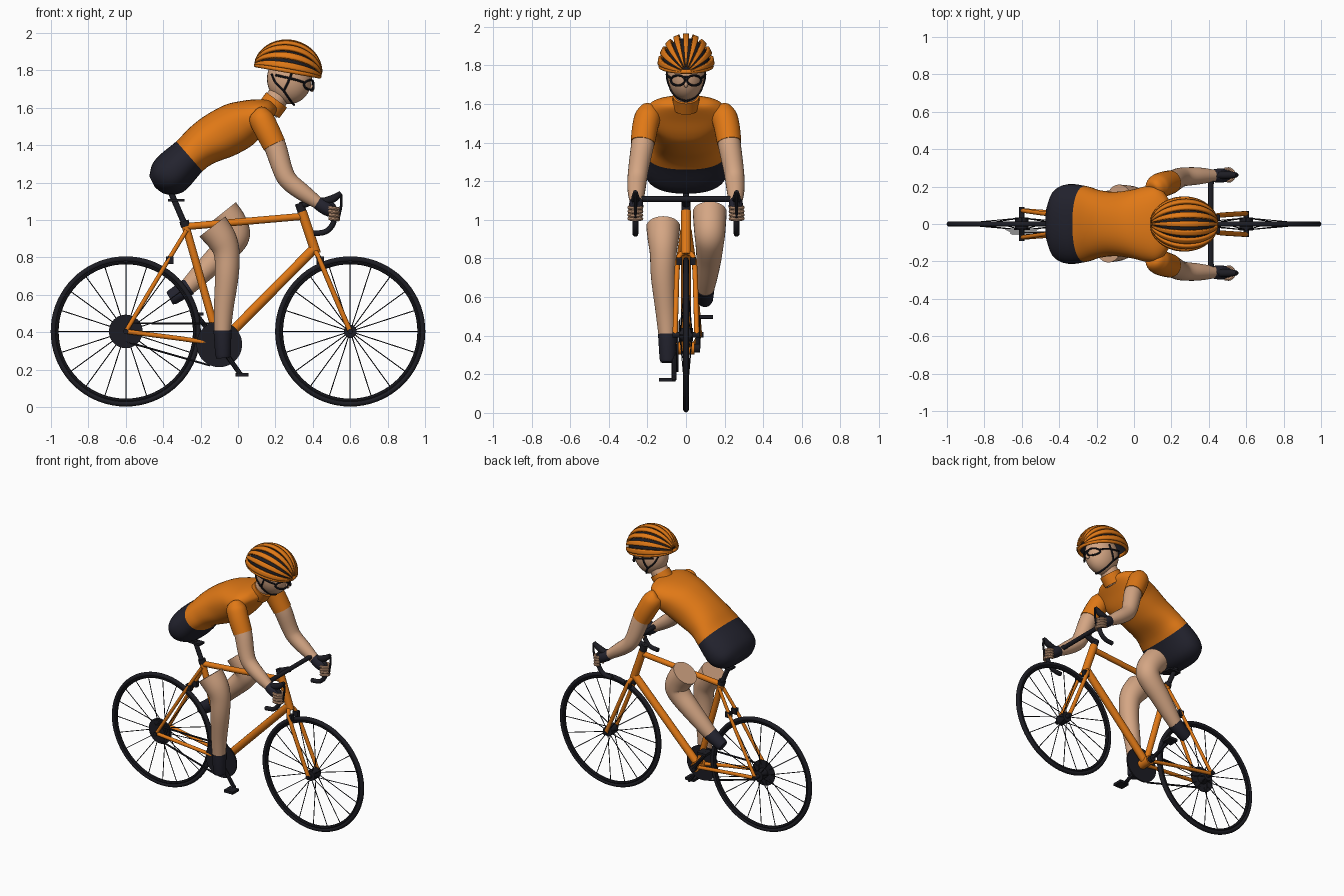
import bpy, bmesh, math
from mathutils import Vector, Matrix

if "Cube" in bpy.data.objects:
    bpy.data.objects.remove(bpy.data.objects["Cube"])


def mat(name, rgb):
    m = bpy.data.materials.new(name)
    m.diffuse_color = (*rgb, 1)
    m.use_nodes = True
    m.node_tree.nodes["Principled BSDF"].inputs["Base Color"].default_value = m.diffuse_color
    return m


ORANGE = mat("orange", (0.75, 0.19, 0.008))
SKIN = mat("skin", (0.66, 0.38, 0.23))
BLACK = mat("black", (0.012, 0.012, 0.017))
CHARCOAL = mat("charcoal", (0.017, 0.017, 0.028))


def build(name, verts, faces, *mats):
    me = bpy.data.meshes.new(name)
    me.from_pydata([tuple(v) for v in verts], [], faces)
    bm = bmesh.new()
    bm.from_mesh(me)
    bmesh.ops.recalc_face_normals(bm, faces=bm.faces)
    bm.to_mesh(me)
    bm.free()
    for m in mats:
        me.materials.append(m)
    ob = bpy.data.objects.new(name, me)
    bpy.context.collection.objects.link(ob)
    return ob


def smooth_path(pts, n):
    """Catmull-Rom through tuples of any length."""
    out = []
    for i in range(len(pts) - 1):
        a, b, c, d = pts[max(i - 1, 0)], pts[i], pts[i + 1], pts[min(i + 2, len(pts) - 1)]
        for k in range(n):
            t = k / n
            out.append(tuple(0.5 * (2 * q + (r - p) * t + (2 * p - 5 * q + 4 * r - s) * t * t
                                    + (3 * q - p - 3 * r + s) * t ** 3)
                             for p, q, r, s in zip(a, b, c, d)))
    return out + [tuple(pts[-1])]


def skin_rings(rings, closed=False):
    n, m = len(rings[0]), len(rings)
    faces = []
    for i in range(m if closed else m - 1):
        a, b = i * n, (i + 1) % m * n
        faces += [(a + k, a + (k + 1) % n, b + (k + 1) % n, b + k) for k in range(n)]
    if not closed:
        faces += [tuple(range(n)), tuple(range((m - 1) * n, m * n))]
    return [v for r in rings for v in r], faces


def tube(name, pts, m, r=None, seg=12, n=1, closed=False):
    """Sweep a circle along points (x, y, z, radius) or (x, y, z) with fixed r."""
    pts = [p if len(p) == 4 else (*p, r) for p in pts]
    if n > 1:
        pts = smooth_path(pts, n)
    c = [Vector(p[:3]) for p in pts]
    u, rings = None, []
    for i, p in enumerate(c):
        if closed:
            t = c[(i + 1) % len(c)] - c[i - 1]
        else:
            t = c[min(i + 1, len(c) - 1)] - c[max(i - 1, 0)]
        t.normalize()
        if u is None:
            u = Vector((0, 0, 1)) if abs(t.y) > 0.8 else Vector((0, 1, 0))
        u = (u - t * u.dot(t)).normalized()
        w = t.cross(u)
        rings.append([p + (u * math.cos(a) + w * math.sin(a)) * pts[i][3]
                      for a in (2 * math.pi * k / seg for k in range(seg))])
    return build(name, *skin_rings(rings, closed), m)


def ellipsoid(name, c, s, m, cut=None, tilt=0):
    bm = bmesh.new()
    bmesh.ops.create_uvsphere(bm, u_segments=32, v_segments=20, radius=1)
    if cut is not None:
        bmesh.ops.delete(bm, geom=[v for v in bm.verts if v.co.z < cut], context='VERTS')
    bm.transform(Matrix.Translation(c) @ Matrix.Rotation(tilt, 4, 'Y') @ Matrix.Diagonal((*s, 1)))
    me = bpy.data.meshes.new(name)
    bm.to_mesh(me)
    bm.free()
    me.materials.append(m)
    ob = bpy.data.objects.new(name, me)
    bpy.context.collection.objects.link(ob)
    return ob


def box(name, c, s, m):
    vs = [(c[0] + s[0] * i, c[1] + s[1] * j, c[2] + s[2] * k)
          for i in (-.5, .5) for j in (-.5, .5) for k in (-.5, .5)]
    return build(name, vs, [(0, 1, 3, 2), (4, 5, 7, 6), (0, 1, 5, 4), (2, 3, 7, 6),
                            (0, 2, 6, 4), (1, 3, 7, 5)], m)


def circle(c, r, n):
    return [(c[0] + r * math.cos(2 * math.pi * k / n), c[1],
             c[2] + r * math.sin(2 * math.pi * k / n)) for k in range(n)]


# Wheels: tyre, rim, spokes, hub
ZC = 0.404
for side, x in (("rear", -0.6), ("front", 0.6)):
    c = (x, 0, ZC)
    tube(side + "_tyre", circle(c, 0.387, 72), BLACK, 0.0145, 12, closed=True)
    tube(side + "_rim", circle(c, 0.37, 72), BLACK, 0.011, 8, closed=True)
    for i, p in enumerate(circle(c, 0.365, 20)):
        y = 0.03 if i % 2 else -0.03
        q = Vector((x, y, ZC)) + (Vector(p) - Vector(c)) * 0.07
        tube(side + "_spoke", [q, p], BLACK, 0.0028, 5)
    w = 0.09 if side == "rear" else 0.07
    tube(side + "_axle", [(x, -w, ZC), (x, w, ZC)], BLACK, 0.014)
    tube(side + "_hub", [(x, -0.036, ZC), (x, 0.036, ZC)], BLACK, 0.035, 20)
for k in range(5):
    y = -0.025 - 0.007 * k
    tube("cassette_cog", [(-0.6, y, ZC), (-0.6, y - 0.004, ZC)], BLACK, 0.09 - 0.009 * k, 32)

# Frame tubes
BB = (-0.1, 0, 0.335)
tube("seat_tube", [BB, (-0.285, 0, 0.985)], ORANGE, 0.021, 16)
tube("down_tube", [BB, (0.41, 0, 0.85)], ORANGE, 0.026, 16)
tube("top_tube", [(-0.275, 0, 0.965), (0.355, 0, 1.02)], ORANGE, 0.019, 16)
tube("head_tube", [(0.342, 0, 1.045), (0.418, 0, 0.82)], ORANGE, 0.026, 16)
tube("bottom_bracket", [(-0.1, -0.045, 0.335), (-0.1, 0.045, 0.335)], ORANGE, 0.032, 20)
for s in (-1, 1):
    tube("seat_stay", [(-0.275, s * .018, 0.945), (-0.37, s * .04, 0.79), (-0.6, s * .072, ZC)], ORANGE, 0.0115)
    tube("chain_stay", [(-0.1, s * .03, 0.335), (-0.3, s * .05, 0.365), (-0.6, s * .072, ZC)], ORANGE, 0.0125)
    tube("fork_blade", [(0.415, s * .01, 0.83), (0.435, s * .042, 0.79), (0.53, s * .052, 0.565),
                        (0.6, s * .056, ZC)], ORANGE, 0.0135, 12, 4)
    box("rear_brake", (-0.365, s * .035, 0.785), (0.04, 0.03, 0.04), BLACK)
    box("front_brake", (0.44, s * .035, 0.785), (0.04, 0.03, 0.04), BLACK)

# Seat post and clamp
tube("seat_post", [(-0.282, 0, 0.97), (-0.36, 0, 1.15)], BLACK, 0.016)
tube("seat_collar", [(-0.28, 0, 0.965), (-0.289, 0, 0.995)], BLACK, 0.025)
box("seat_clamp", (-0.33, 0, 1.105), (0.09, 0.05, 0.014), BLACK)

# Drivetrain
tube("chainring", [(-0.1, -0.04, 0.335), (-0.1, -0.05, 0.335)], BLACK, 0.122, 48)
tube("chain_top", [(-0.6, -.045, 0.448), (-0.13, -.045, 0.447)], BLACK, 0.006, 6)
tube("chain_bottom", [(-0.6, -.045, 0.35), (-0.15, -.045, 0.222)], BLACK, 0.006, 6)
for s, x, z in ((-1, 0.015, 0.172), (1, -0.225, 0.497)):
    tube("crank", [(-0.1, s * .062, 0.335), (x, s * .062, z)], BLACK, 0.013, 8)
    tube("crank_axle", [(-0.1, 0, 0.335), (-0.1, s * .072, 0.335)], BLACK, 0.022, 16)
    tube("pedal_axle", [(x, s * .055, z), (x, s * .14, z)], BLACK, 0.01, 8)
    box("pedal", (x + 0.006, s * 0.105, z), (0.07, 0.07, 0.018), BLACK)

# Handlebar, stem, hoods and levers
tube("steerer", [(0.342, 0, 1.045), (0.327, 0, 1.09)], BLACK, 0.024)
tube("stem", [(0.333, 0, 1.075), (0.41, 0, 1.108)], BLACK, 0.02)
tube("handlebar", [(0.41, -0.23, 1.108), (0.41, 0.23, 1.108)], BLACK, 0.015)
for s in (-1, 1):
    y = s * 0.262
    tube("drop_bar", [(0.41, s * .21, 1.108), (0.425, s * .25, 1.107), (0.475, y, 1.10), (0.515, y, 1.06),
                      (0.51, y, 0.985), (0.47, y, 0.938), (0.405, y, 0.928)], BLACK, 0.015, 12, 4)
    tube("brake_hood", [(0.45, y, 1.095, .02), (0.51, y, 1.115, .021), (0.55, y, 1.145, .012)], BLACK, None, 12, 4)
    tube("brake_lever", [(0.55, y, 1.142), (0.552, y, 1.08), (0.535, y, 1.0)], BLACK, 0.007, 8, 4)

# Torso: sections given by top point, bottom point, half width
SECT = [(-.474, 1.235, -.445, 1.175, .10), (-.457, 1.30, -.385, 1.138, .18), (-.41, 1.355, -.29, 1.152, .213),
        (-.33, 1.42, -.19, 1.26, .203), (-.26, 1.492, -.125, 1.305, .182), (-.18, 1.555, -.02, 1.345, .172),
        (-.07, 1.615, .07, 1.395, .185), (.03, 1.638, .115, 1.44, .203), (.10, 1.645, .16, 1.51, .195),
        (.15, 1.643, .20, 1.565, .14), (.172, 1.64, .215, 1.59, .07)]
rings = []
for tx, tz, bx, bz, w in smooth_path(SECT, 5):
    top, bot = Vector((tx, 0, tz)), Vector((bx, 0, bz))
    ring = []
    for k in range(40):
        a = 2 * math.pi * k / 40
        ca, sa = (math.copysign(abs(f(a)) ** 0.88, f(a)) for f in (math.cos, math.sin))
        ring.append((top + bot) / 2 + (top - bot) / 2 * sa + Vector((0, w * ca, 0)))
    rings.append(ring)
torso = build("torso", *skin_rings(rings), ORANGE, CHARCOAL)
axis = Vector((0.75, 0, -0.66)).cross(Vector((0, 1, 0)))
for p in torso.data.polygons:
    if min(p.vertices) < 15 * 40 and max(p.vertices) <= 16 * 40 - 1:
        p.material_index = 1

# Neck, collar, head
tube("neck", [(0.16, 0, 1.58), (0.25, 0, 1.71)], SKIN, 0.06, 24)
tube("collar", [(0.165, 0, 1.585), (0.207, 0, 1.642)], ORANGE, 0.069, 32)
HC, HS = (0.275, 0, 1.755), (0.12, 0.096, 0.135)
ellipsoid("head", HC, HS, SKIN)
ellipsoid("nose", (0.395, 0, 1.705), (0.014, 0.012, 0.02), SKIN)


def on_head(x, z, s):
    q = 1 - ((x - HC[0]) / HS[0]) ** 2 - ((z - HC[2]) / HS[2]) ** 2
    return (x, s * (HS[1] * math.sqrt(max(q, 0)) + 0.003), z)


# Helmet straps and glasses
for s in (-1, 1):
    strap = [(0.18, 1.78), (0.2, 1.735), (0.24, 1.695), (0.265, 1.66), (0.285, 1.632), (0.3, 1.615)]
    tube("chin_strap", [on_head(x, z, s) for x, z in strap], BLACK, 0.006, 8, 3)
    tube("front_strap", [on_head(x, z, s) for x, z in [(0.29, 1.79), (0.265, 1.73), (0.245, 1.69)]], BLACK, 0.006, 8, 3)
    lens = [(s * (0.042 + 0.037 * math.cos(a)), 1.722 + 0.026 * math.sin(a))
            for a in (2 * math.pi * k / 24 for k in range(24))]
    tube("glasses_frame", [(0.403 - 8 * y * y, y, z) for y, z in lens], BLACK, 0.006, 8, closed=True)
    tube("glasses_arm", [(0.355, s * .08, 1.735), (0.3, s * .1, 1.752), (0.2, s * .088, 1.775)], BLACK, 0.006, 8, 3)
tube("glasses_bridge", [(0.402, -.02, 1.74), (0.402, .02, 1.74)], BLACK, 0.005, 8)

# Helmet: dark liner, orange ribs and rim
TILT = math.radians(10)
HM = Matrix.Translation((0.266, 0, 1.797)) @ Matrix.Rotation(TILT, 4, 'Y')
RX, RY, RZ = 0.178, 0.14, 0.16
ellipsoid("helmet_liner", (0.266, 0, 1.797), (RX * .93, RY * .9, RZ * .9), BLACK, -0.01, TILT)
for b in range(9):
    verts = []
    for i in range(25):
        t = math.radians(10 + 160 * i / 24)
        for k in range(4):
            ph = math.radians(b * 20 + 4 + 12 * k / 3)
            verts.append(HM @ Vector((RX * math.cos(t), RY * math.sin(t) * math.cos(ph),
                                      RZ * math.sin(t) * math.sin(ph))))
    faces = [(i * 4 + k, i * 4 + k + 1, i * 4 + k + 5, i * 4 + k + 4) for i in range(24) for k in range(3)]
    rib = build("helmet_rib", verts, faces, ORANGE)
    sol = rib.modifiers.new("thickness", 'SOLIDIFY')
    sol.thickness, sol.offset = 0.016, 0
tube("helmet_rim", [HM @ Vector((x * 0.97, z * 0.95 * RY / RX, 0)) for x, _, z in circle((0, 0, 0), RX, 48)],
     ORANGE, 0.011, 10, closed=True)

# Arms, gloves, fingers
for s in (-1, 1):
    tube("sleeve", [(0.105, s * .185, 1.585, .02), (0.112, s * .19, 1.575, .048), (0.125, s * .197, 1.54, .066),
                    (0.155, s * .212, 1.48, .067), (0.195, s * .224, 1.40, .063)], ORANGE, None, 24, 4)
    tube("arm", [(0.16, s * .212, 1.47, .058), (0.2, s * .225, 1.39, .059), (0.24, s * .246, 1.265, .053),
                 (0.275, s * .253, 1.205, .05), (0.35, s * .257, 1.145, .045), (0.45, s * .258, 1.075, .029)],
         SKIN, None, 24, 4)
    tube("glove", [(0.425, s * .258, 1.092, .034), (0.46, s * .259, 1.07, .038), (0.5, s * .26, 1.045, .032),
                   (0.515, s * .26, 1.035, .015)], CHARCOAL, None, 16, 4)
    for k in range(4):
        z, yc = 1.062 - 0.019 * k, s * 0.262
        tube("finger", [(0.485, yc + s * .03, z + .004), (0.515, yc + s * .03, z), (0.537, yc, z - .003),
                        (0.515, yc - s * .03, z), (0.495, yc - s * .028, z)], SKIN, 0.0095, 8, 4)

# Legs with socks: the thighs end just above the knee
tube("near_leg", [(-.083, -.097, .39, .044), (-.077, -.105, .52, .052), (-.06, -.118, .70, .063), (-.06, -.118, .82, .069),
                  (-.086, -.118, .895, .08), (-.137, -.118, .965, .088)], SKIN, None, 28, 5)
tube("near_sock", [(-.078, -.095, .262, .036), (-.08, -.095, .28, .042), (-.083, -.097, .41, .048)], CHARCOAL, None, 24)
tube("far_leg", [(-.275, .1, .635, .044), (-.21, .108, .70, .054), (-.12, .118, .79, .064), (-.045, .122, .865, .072),
                 (-.015, .123, .92, .079), (-.035, .123, .98, .084), (-.08, .123, 1.04, .088)], SKIN, None, 28, 5)
tube("far_sock", [(-.365, .098, .58, .036), (-.35, .098, .588, .042), (-.262, .1, .645, .048)], CHARCOAL, None, 24)

bpy.ops.object.select_all(action='SELECT')
bpy.context.view_layer.objects.active = torso
bpy.ops.object.shade_smooth_by_angle(angle=math.radians(40))
